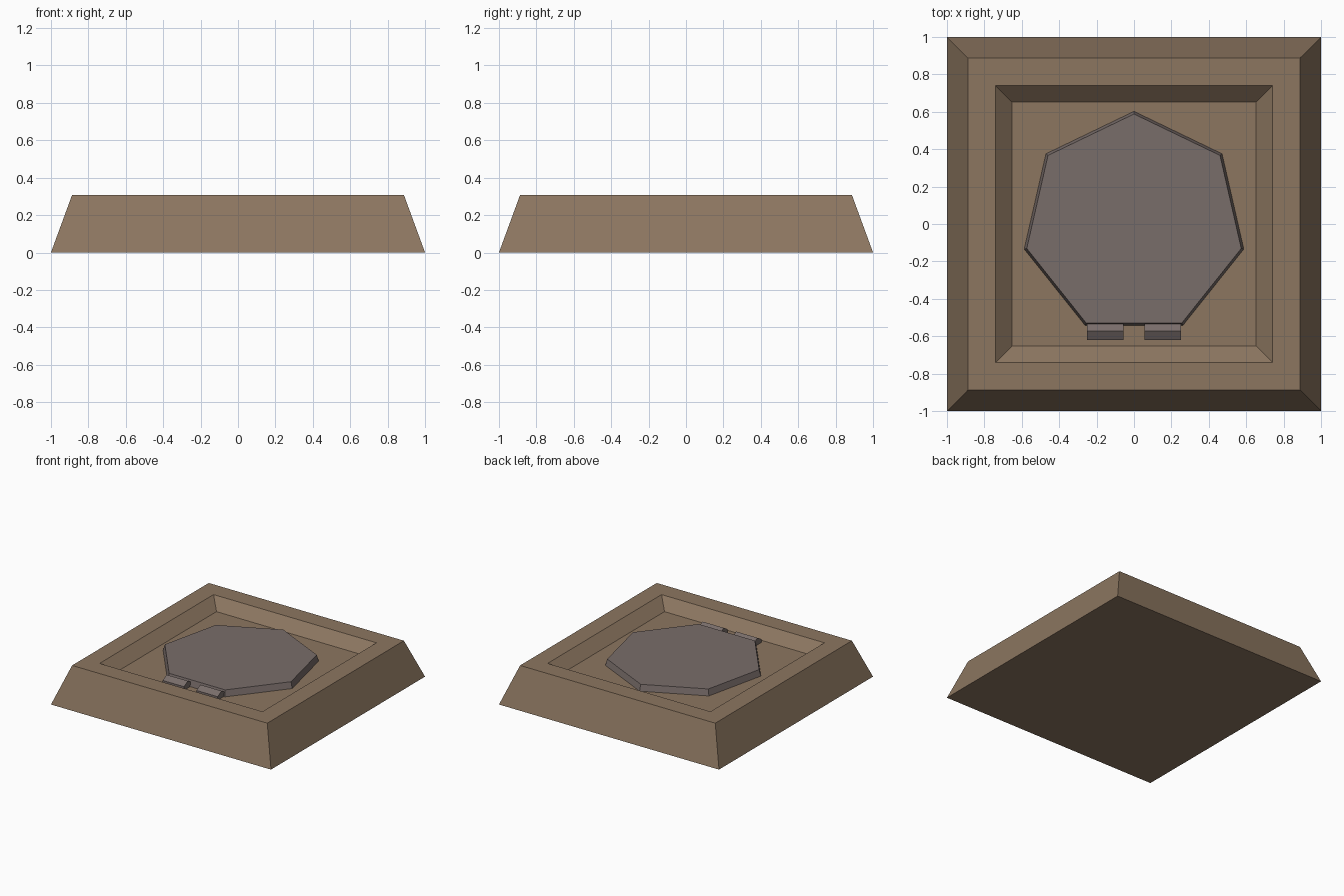
import bpy, math
from mathutils import Matrix

cube = bpy.data.objects.get("Cube")
if cube:
    bpy.data.objects.remove(cube, do_unlink=True)


def material(name, rgb):
    m = bpy.data.materials.new(name)
    m.use_nodes = True
    m.diffuse_color = (*rgb, 1)
    m.node_tree.nodes["Principled BSDF"].inputs["Base Color"].default_value = (*rgb, 1)
    return m


brown = material("earth brown", (0.262, 0.181, 0.117))
grey = material("warm grey", (0.191, 0.153, 0.144))


def loft(name, sides, rings, mat, turn=0.0):
    """Stack regular polygon rings given as (radius, z), capped at both ends."""
    verts, faces = [], []
    for radius, z in rings:
        for i in range(sides):
            a = turn + math.tau * i / sides
            verts.append((radius * math.cos(a), radius * math.sin(a), z))
    for r in range(len(rings) - 1):
        for i in range(sides):
            j = (i + 1) % sides
            low, high = r * sides, (r + 1) * sides
            faces.append((low + i, low + j, high + j, high + i))
    faces.append(tuple(reversed(range(sides))))
    top = (len(rings) - 1) * sides
    faces.append(tuple(range(top, top + sides)))
    mesh = bpy.data.meshes.new(name)
    mesh.from_pydata(verts, [], faces)
    mesh.materials.append(mat)
    obj = bpy.data.objects.new(name, mesh)
    bpy.context.collection.objects.link(obj)
    return obj


# Square base: sloped outside, flat rim, then sloped recess down to its floor
FLOOR = 0.225
half_widths = [(1.0, 0.0), (0.887, 0.308), (0.74, 0.308), (0.652, FLOOR)]
loft("base_frame", 4, [(w * math.sqrt(2), z) for w, z in half_widths],
     brown, math.pi / 4)

# Seven-sided hatch with one point to the back, slightly tapered
loft("hatch", 7, [(0.605, FLOOR - 0.01), (0.588, 0.276)], grey, math.pi / 2)

# Two hexagonal hinge barrels lying along the front edge of the hatch
for side, name in ((-1, "right_hinge"), (1, "left_hinge")):
    hinge = loft(name, 6, [(0.057, -0.097), (0.057, 0.097)], grey)
    hinge.data.transform(Matrix.Translation((side * 0.153, -0.571, FLOOR))
                         @ Matrix.Rotation(math.pi / 2, 4, "Y"))
